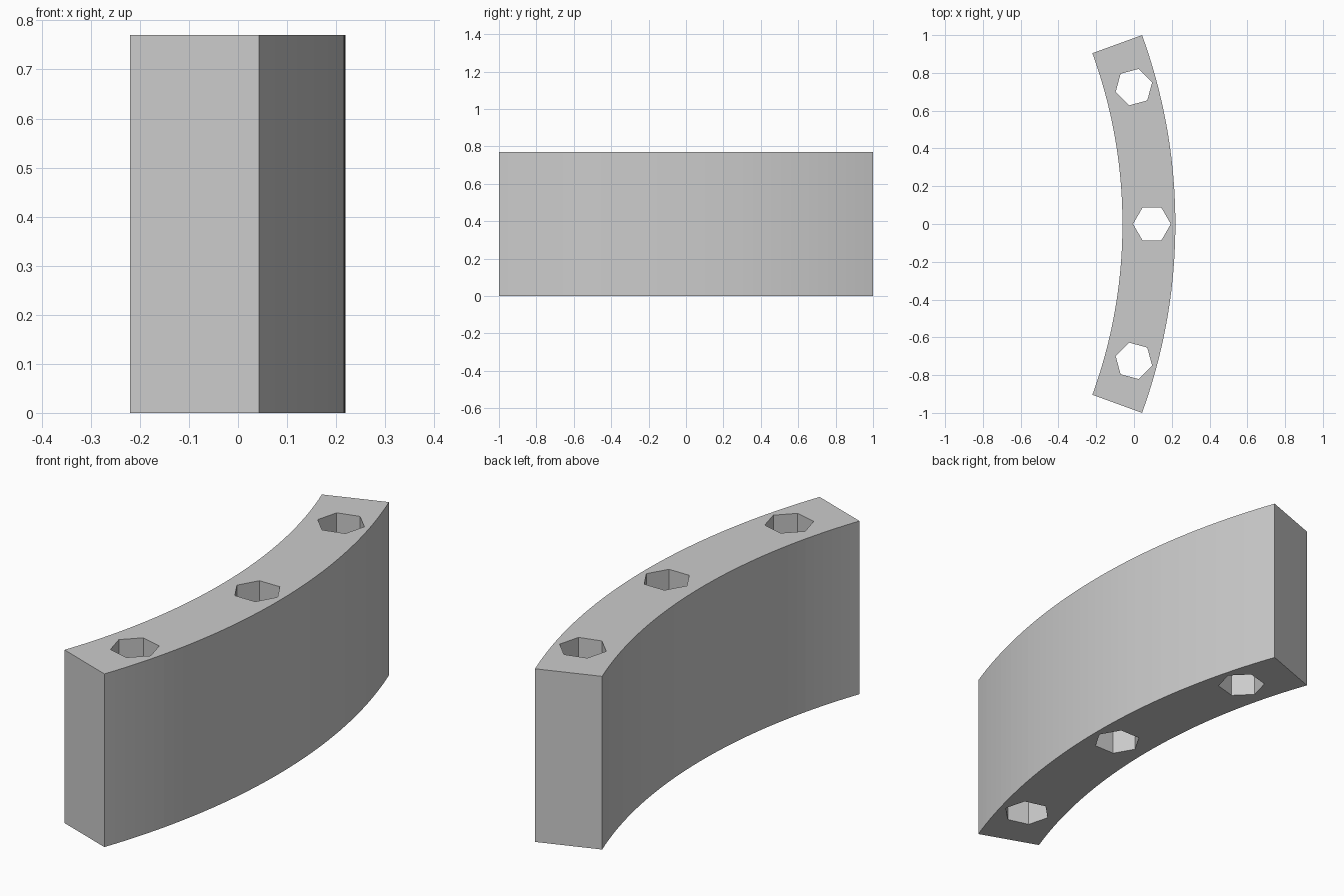
import bpy
import bmesh
from math import sin, cos, radians, pi

default = bpy.data.objects.get("Cube")
if default:
    bpy.data.objects.remove(default, do_unlink=True)

HEIGHT = 0.77
OUTER, INNER, HOLE_RING = 2.924, 2.644, 2.80
CENTRE_X = 0.219 - OUTER
HALF_ANGLE = radians(20)
SEGMENTS = 40


def polar(radius, angle):
    return CENTRE_X + radius * cos(angle), radius * sin(angle)


def arc(radius):
    step = 2 * HALF_ANGLE / SEGMENTS
    return [polar(radius, -HALF_ANGLE + i * step) for i in range(SEGMENTS + 1)]


def hexagon(angle, radius=0.1):
    x, y = polar(HOLE_RING, angle)
    turns = [angle + i * pi / 3 for i in range(6)]
    return [(x + radius * cos(t), y + radius * sin(t)) for t in turns]


def add_loop(bm, points):
    verts = [bm.verts.new((x, y, 0)) for x, y in points]
    return [bm.edges.new((a, b)) for a, b in zip(verts, verts[1:] + verts[:1])]


# Plain grey material
grey = bpy.data.materials.new("light grey")
grey.use_nodes = True
colour = (0.6, 0.6, 0.6, 1)
grey.diffuse_color = colour
grey.node_tree.nodes["Principled BSDF"].inputs["Base Color"].default_value = colour

# Curved outline with three hexagonal through holes
bm = bmesh.new()
edges = add_loop(bm, arc(OUTER) + arc(INNER)[::-1])
for degrees in (-15, 0, 15):
    edges += add_loop(bm, hexagon(radians(degrees)))
bmesh.ops.triangle_fill(bm, edges=edges, use_beauty=True, normal=(0, 0, 1))

# Raise the flat plan into a solid block
top = bmesh.ops.extrude_face_region(bm, geom=bm.faces[:])["geom"]
bmesh.ops.translate(bm, vec=(0, 0, HEIGHT),
                    verts=[v for v in top if isinstance(v, bmesh.types.BMVert)])
bmesh.ops.recalc_face_normals(bm, faces=bm.faces[:])

mesh = bpy.data.meshes.new("curved_block")
bm.to_mesh(mesh)
bm.free()
mesh.materials.append(grey)
block = bpy.data.objects.new("curved_block", mesh)
bpy.context.collection.objects.link(block)
